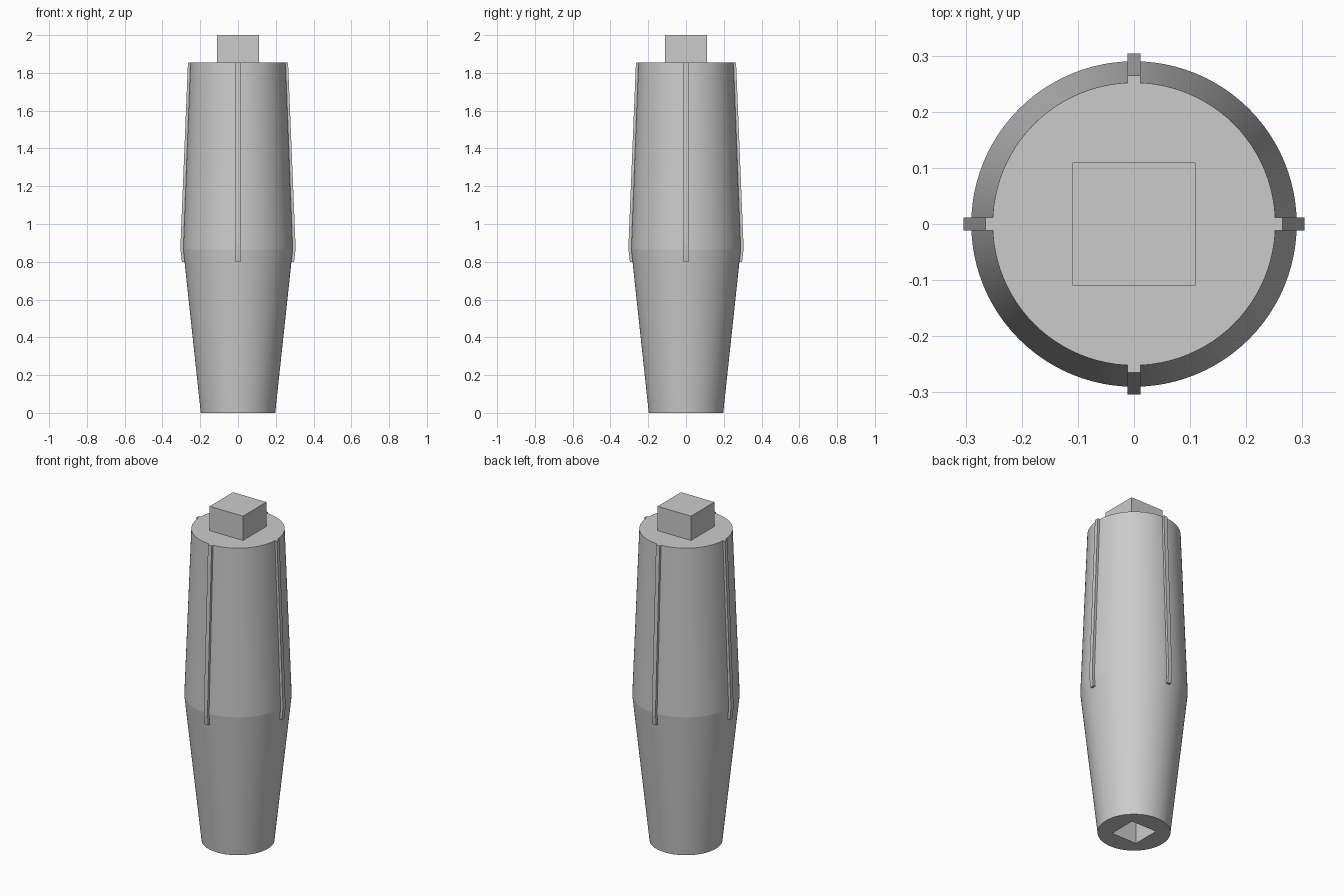
import bpy, bmesh
from math import pi, radians
from mathutils import Matrix, Vector

if "Cube" in bpy.data.objects:
    bpy.data.objects.remove(bpy.data.objects["Cube"])

gray = bpy.data.materials.new("steel gray")
gray.use_nodes = True
gray.diffuse_color = (0.6, 0.6, 0.6, 1)
gray.node_tree.nodes["Principled BSDF"].inputs["Base Color"].default_value = (0.6, 0.6, 0.6, 1)

TOP, WAIST = 1.855, 0.865
SEGMENTS = 96


def finish(name, bm):
    bmesh.ops.recalc_face_normals(bm, faces=bm.faces)
    mesh = bpy.data.meshes.new(name)
    bm.to_mesh(mesh)
    bm.free()
    mesh.materials.append(gray)
    obj = bpy.data.objects.new(name, mesh)
    bpy.context.collection.objects.link(obj)
    return obj


def box(name, half, z0, z1):
    bm = bmesh.new()
    bmesh.ops.create_cube(bm, size=1)
    bmesh.ops.scale(bm, vec=(2 * half, 2 * half, z1 - z0), verts=bm.verts)
    bmesh.ops.translate(bm, vec=(0, 0, (z0 + z1) / 2), verts=bm.verts)
    return finish(name, bm)


# Double-tapered round body, widest at the waist
bm = bmesh.new()
rings = []
for radius, z in ((0.197, 0), (0.29, WAIST), (0.252, TOP)):
    rings.append([bm.verts.new(Matrix.Rotation(2 * pi * i / SEGMENTS, 3, 'Z') @ Vector((radius, 0, z)))
                  for i in range(SEGMENTS)])
for low, high in zip(rings, rings[1:]):
    for i in range(SEGMENTS):
        j = (i + 1) % SEGMENTS
        bm.faces.new((low[i], low[j], high[j], high[i]))
bm.faces.new(rings[0][::-1])
bm.faces.new(rings[-1])
body = finish("tapered_body", bm)

# Square socket in the underside
cutter = box("socket_cutter", 0.084, -0.1, 0.2)
cutter.hide_render = True
cut = body.modifiers.new("socket", 'BOOLEAN')
cut.operation = 'DIFFERENCE'
cut.solver = 'EXACT'
cut.object = cutter
bpy.ops.object.select_all(action='DESELECT')
body.select_set(True)
bpy.context.view_layer.objects.active = body
bpy.ops.object.modifier_apply(modifier=cut.name)
bpy.data.objects.remove(cutter)
bpy.ops.object.shade_smooth_by_angle(angle=radians(6))

# Square drive peg on top
box("drive_peg", 0.11, TOP, 2)

# Four thin ribs that follow the upper taper and wrap just past the waist
RIB_PROFILE = ((0.24, TOP), (0.265, TOP), (0.304, 0.9), (0.304, 0.86),
               (0.297, 0.8), (0.265, 0.8))
RIB_WIDTH = 0.024
for side, turn in (("left", 0), ("back", 1), ("right", 2), ("front", 3)):
    bm = bmesh.new()
    face = bm.faces.new([bm.verts.new((r, -RIB_WIDTH / 2, z)) for r, z in RIB_PROFILE])
    made = bmesh.ops.extrude_face_region(bm, geom=[face])["geom"]
    bmesh.ops.translate(bm, vec=(0, RIB_WIDTH, 0),
                        verts=[v for v in made if isinstance(v, bmesh.types.BMVert)])
    bmesh.ops.rotate(bm, matrix=Matrix.Rotation(turn * pi / 2, 3, 'Z'), verts=bm.verts)
    finish(side + "_rib", bm)
